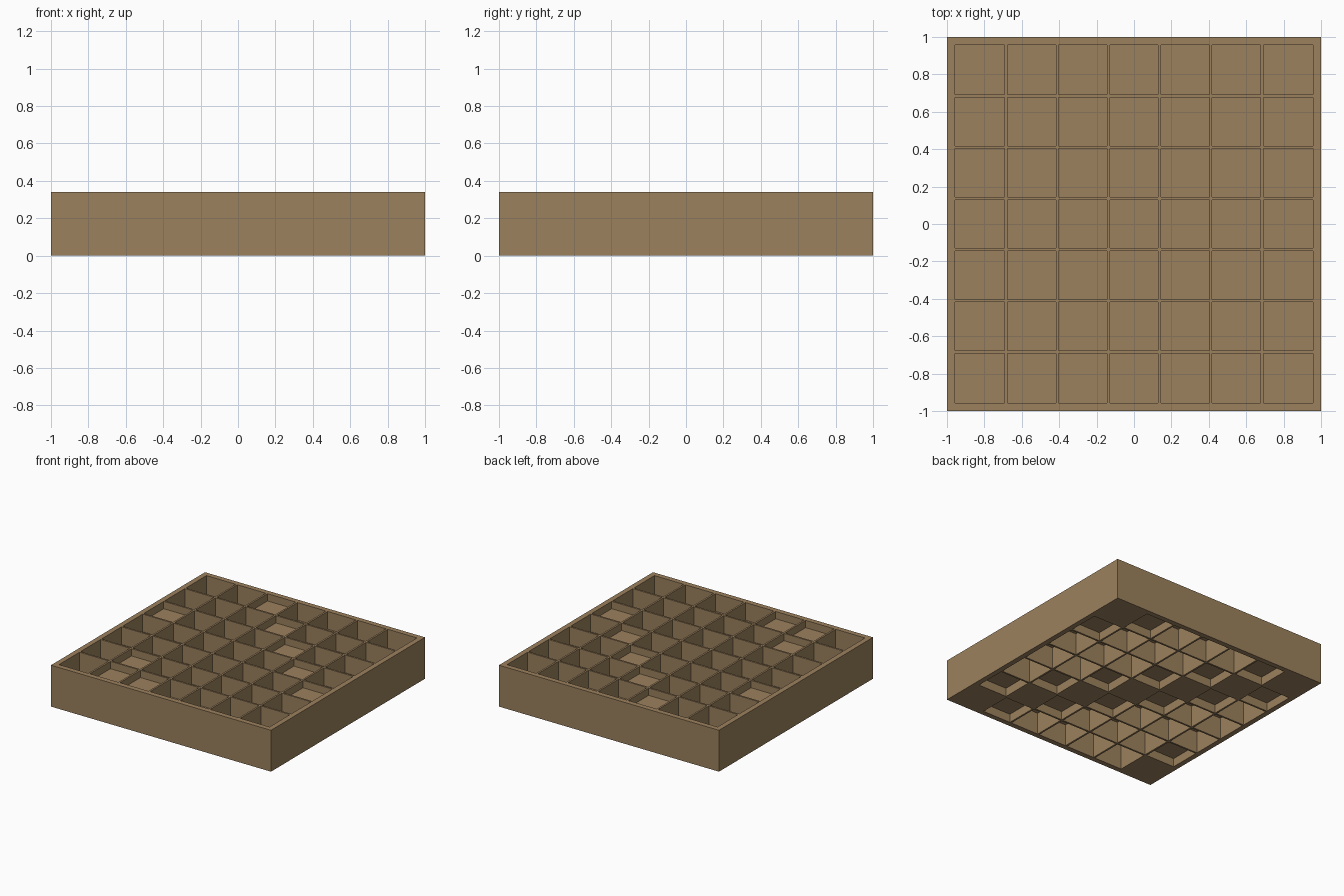
import bpy, bmesh

if "Cube" in bpy.data.objects:
    bpy.data.objects.remove(bpy.data.objects["Cube"])

H = 0.34          # overall height
IN = 0.957        # inside half-width of the frame
P = 2 * IN / 7    # cell pitch
T = 0.015         # divider and floor thickness

wood = bpy.data.materials.new("tan wood")
wood.diffuse_color = (0.33, 0.22, 0.11, 1)
wood.use_nodes = True
wood.node_tree.nodes["Principled BSDF"].inputs["Base Color"].default_value = wood.diffuse_color


def boxes(name, items):
    """One object from (x0, x1, y0, y1, z0, z1) boxes."""
    bm = bmesh.new()
    for x0, x1, y0, y1, z0, z1 in items:
        vs = bmesh.ops.create_cube(bm, size=1)["verts"]
        for v in vs:
            v.co.x = x1 if v.co.x > 0 else x0
            v.co.y = y1 if v.co.y > 0 else y0
            v.co.z = z1 if v.co.z > 0 else z0
    me = bpy.data.meshes.new(name)
    bm.to_mesh(me)
    bm.free()
    me.materials.append(wood)
    ob = bpy.data.objects.new(name, me)
    bpy.context.collection.objects.link(ob)
    return ob


# outer frame
boxes("side_walls", [(-1, -IN, -1, 1, 0, H), (IN, 1, -1, 1, 0, H)])
boxes("front_back_walls", [(-IN, IN, -1, -IN, 0, H), (-IN, IN, IN, 1, 0, H)])

# dividers between the wells
cuts = [-IN + P * k for k in range(1, 7)]
boxes("dividers_along_y", [(c - T / 2, c + T / 2, -IN, IN, 0, H) for c in cuts])
boxes("dividers_along_x", [(-IN, IN, c - T / 2, c + T / 2, 0, H) for c in cuts])

# well floors: heights repeat along the diagonals, with a few exceptions
levels = [0.0, 0.07, 0.265, 0.18, 0.18, 0.07]
special = {(1, 0): 0.265, (0, 4): 0.265, (0, 2): 0.18}
floors = []
for i in range(7):
    for j in range(7):
        z = special.get((i, j), levels[(i + j) % 6])
        x, y = -IN + P * i, -IN + P * j
        floors.append((x, x + P, y, y + P, z, z + T))
boxes("well_floors", floors)
